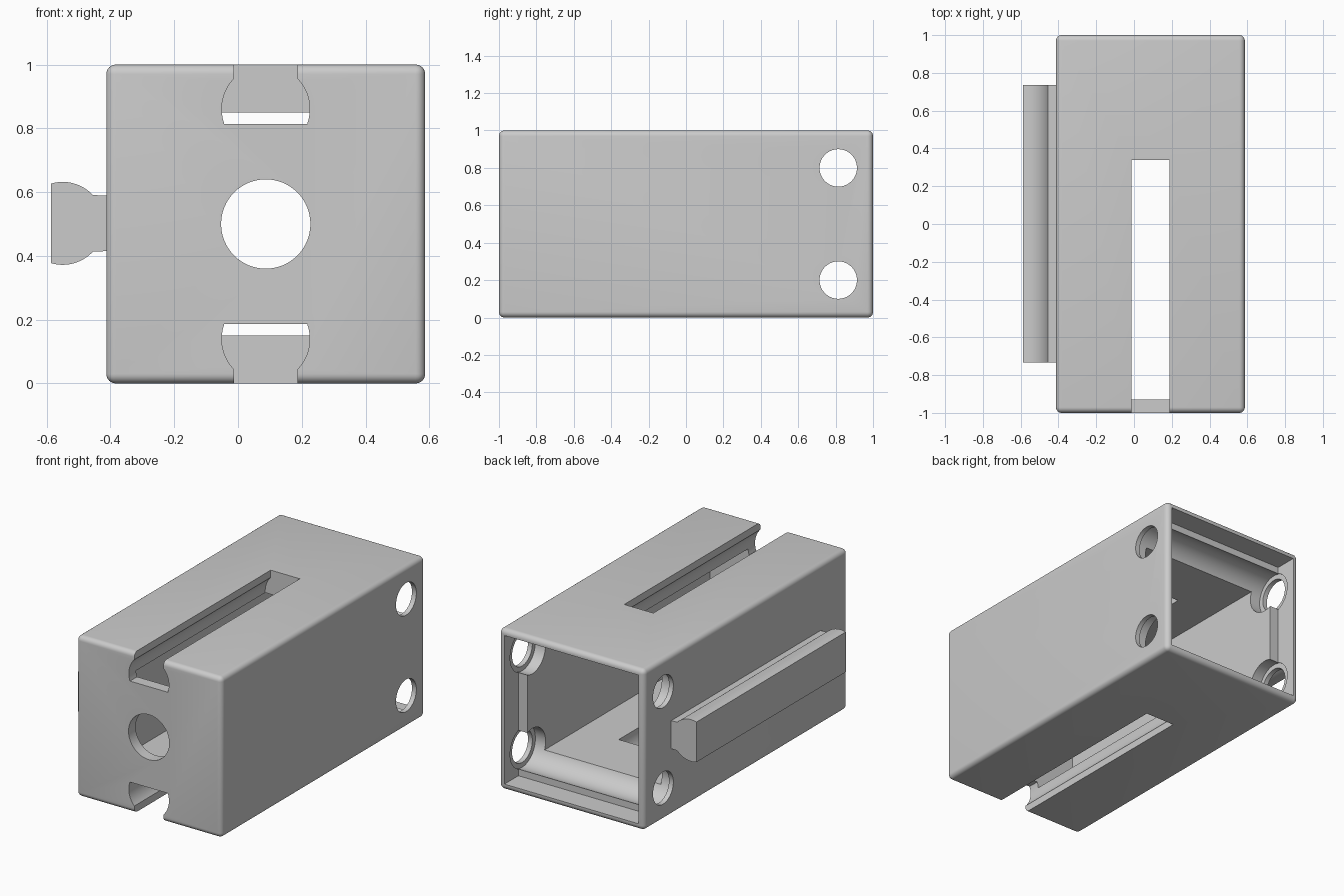
import bpy, bmesh, math
from mathutils import Matrix

if "Cube" in bpy.data.objects:
    bpy.data.objects.remove(bpy.data.objects["Cube"], do_unlink=True)

CX = 0.087           # centre of the housing across x
HALF = 0.5
GREY = (0.6, 0.6, 0.6, 1)

mat = bpy.data.materials.new("plain grey")
mat.use_nodes = True
mat.diffuse_color = GREY
mat.node_tree.nodes["Principled BSDF"].inputs["Base Color"].default_value = GREY


def finish(bm, name):
    bmesh.ops.recalc_face_normals(bm, faces=bm.faces)
    mesh = bpy.data.meshes.new(name)
    bm.to_mesh(mesh)
    bm.free()
    obj = bpy.data.objects.new(name, mesh)
    bpy.context.collection.objects.link(obj)
    mesh.materials.append(mat)
    return obj


def box(name, x, y, z, bevel=0):
    bm = bmesh.new()
    bmesh.ops.create_cube(bm, size=1)
    for v in bm.verts:
        v.co = [lo + (c + 0.5) * (hi - lo) for c, (lo, hi) in zip(v.co, (x, y, z))]
    if bevel:
        bmesh.ops.bevel(bm, geom=bm.edges[:], offset=bevel, segments=6,
                        profile=0.5, affect='EDGES')
    return finish(bm, name)


def cylinder(name, centre, radius, length, axis):
    bm = bmesh.new()
    bmesh.ops.create_cone(bm, cap_ends=True, segments=64, radius1=radius,
                          radius2=radius, depth=length)
    bm.transform(Matrix.Translation(centre) @ Matrix.Rotation(math.pi / 2, 4, axis))
    return finish(bm, name)


def bulb_profile(neck, neck_end, tip, centre, radius, steps=14):
    """Closed outline of (depth, half width): straight neck, round head, flat tip."""
    side = [(0 if neck_end > 0 else neck_end, neck)]
    a0 = math.acos((neck_end - centre) / radius)
    a1 = math.acos((tip - centre) / radius)
    for i in range(steps + 1):
        a = a0 + (a1 - a0) * i / steps
        side.append((centre + radius * math.cos(a), radius * math.sin(a)))
    return side + [(d, -w) for d, w in reversed(side)]


def extrude_y(name, points, y0, y1):
    bm = bmesh.new()
    face = bm.faces.new([bm.verts.new((x, y0, z)) for x, z in points])
    new = bmesh.ops.extrude_face_region(bm, geom=[face])["geom"]
    bmesh.ops.translate(bm, vec=(0, y1 - y0, 0),
                        verts=[v for v in new if isinstance(v, bmesh.types.BMVert)])
    return finish(bm, name)


def cut(target, cutter):
    cutter.hide_render = True
    mod = target.modifiers.new("cut", 'BOOLEAN')
    mod.operation, mod.solver, mod.object = 'DIFFERENCE', 'EXACT', cutter
    bpy.context.view_layer.objects.active = target
    bpy.ops.object.modifier_apply(modifier=mod.name)
    bpy.data.objects.remove(cutter, do_unlink=True)


def smooth(obj):
    bpy.ops.object.select_all(action='DESELECT')
    obj.select_set(True)
    bpy.context.view_layer.objects.active = obj
    bpy.ops.object.shade_smooth_by_angle(angle=math.radians(25))


def span(inset):
    return (CX - HALF + inset, CX + HALF - inset)


# Housing with rounded edges
housing = box("housing", span(0), (-1, 1), (0, 1), bevel=0.03)

# Main cavity and the thinner rim at the open back
cut(housing, box("cavity", span(0.1), (-0.93, 1.2), (0.15, 0.85)))
cut(housing, box("back_recess", span(0.038), (0.863, 1.2), (0.038, 0.962)))

# Cross troughs and the pin holes that share their axes
for z in (0.2, 0.8):
    cut(housing, cylinder("trough", (CX, 0.814, z), 0.13, 0.94, 'Y'))
    cut(housing, cylinder("pin_hole", (CX, 0.814, z), 0.1, 1.5, 'Y'))

# Front hole
cut(housing, cylinder("front_hole", (CX, -0.95, 0.5), 0.14, 0.3, 'X'))

# Keyed slots in the top and bottom, running in from the front
slot = [(max(d, 0.0), w) for d, w in bulb_profile(0.1, 0.045, 0.186, 0.14, 0.138)]
slot = [(d if d > 0 else -0.1, w) for d, w in slot]
for flip in (False, True):
    points = [(CX + w, 1 - d if flip else d) for d, w in slot]
    cut(housing, extrude_y("slot", points, -1.2, 0.34))
smooth(housing)

# Matching side rail
outline = bulb_profile(0.087, 0.042, 0.174, 0.137, 0.13)
rail = extrude_y("side_rail", [(CX - HALF - d, 0.502 + w) for d, w in outline],
                 -0.732, 0.736)
smooth(rail)
